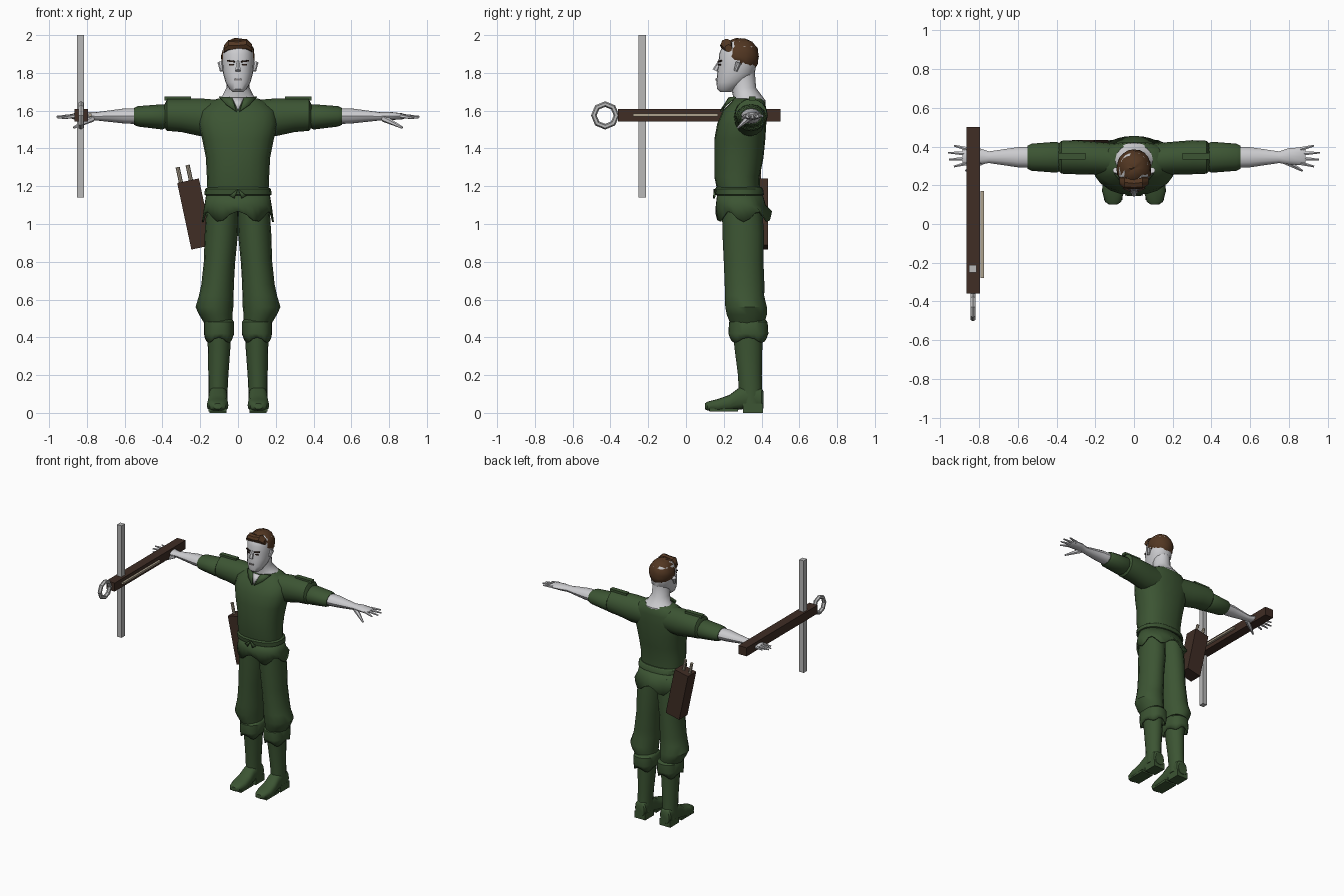
import bpy, bmesh, random
from math import sin, cos, pi, radians, copysign
from mathutils import Vector

random.seed(4)
if "Cube" in bpy.data.objects:
    bpy.data.objects.remove(bpy.data.objects["Cube"], do_unlink=True)


def material(name, r, g, b):
    m = bpy.data.materials.new(name)
    m.use_nodes = True
    m.diffuse_color = (r, g, b, 1)
    m.node_tree.nodes["Principled BSDF"].inputs["Base Color"].default_value = (r, g, b, 1)
    return m


GREEN = material("cloth_green", .045, .09, .033)
SKIN = material("pale_skin", .6, .6, .62)
HAIR = material("hair_brown", .085, .038, .016)
WOOD = material("dark_wood", .05, .026, .018)
TAN = material("arrow_tan", .42, .36, .27)
STEEL = material("steel_grey", .48, .48, .48)
DARK = material("brow_dark", .03, .015, .01)
LIP = material("lip_grey", .25, .23, .23)
SIDES = (("left_", 1), ("right_", -1))


def finish(bm, name, mat):
    bmesh.ops.recalc_face_normals(bm, faces=bm.faces[:])
    mesh = bpy.data.meshes.new(name)
    bm.to_mesh(mesh)
    bm.free()
    mesh.materials.append(mat)
    ob = bpy.data.objects.new(name, mesh)
    bpy.context.collection.objects.link(ob)
    return ob


def loft(name, mat, axis, rings, side=1, n=16, power=1.0, caps=True, shape=None):
    """Skin elliptical rings (position, centre a, centre b, radius a, radius b) along an axis."""
    bm, rows = bmesh.new(), []
    for i, (t, a, b, ra, rb) in enumerate(rings):
        row = []
        for k in range(n):
            w = 2 * pi * k / n
            u = a + ra * copysign(abs(cos(w)) ** power, cos(w))
            v = b + rb * copysign(abs(sin(w)) ** power, sin(w))
            p = Vector({"x": (t, u, v), "y": (u, t, v), "z": (u, v, t)}[axis])
            if shape:
                p = shape(p, i, w)
            p.x *= side
            row.append(bm.verts.new(p))
        rows.append(row)
    for r, q in zip(rows, rows[1:]):
        for k in range(n):
            bm.faces.new((r[k], r[(k + 1) % n], q[(k + 1) % n], q[k]))
    if caps:
        bm.faces.new(rows[0])
        bm.faces.new(rows[-1])
    return finish(bm, name, mat)


def box(name, mat, centre, size, rot=(0, 0, 0)):
    bm = bmesh.new()
    bmesh.ops.create_cube(bm, size=1)
    bmesh.ops.scale(bm, vec=size, verts=bm.verts)
    ob = finish(bm, name, mat)
    ob.location, ob.rotation_euler = centre, rot
    return ob


def stick(name, mat, start, end, r1, r2, n=8):
    start, end = Vector(start), Vector(end)
    bm = bmesh.new()
    bmesh.ops.create_cone(bm, cap_ends=True, segments=n, radius1=r1, radius2=r2, depth=(end - start).length)
    ob = finish(bm, name, mat)
    ob.location = (start + end) / 2
    ob.rotation_euler = (end - start).to_track_quat("Z", "Y").to_euler()
    return ob


def plate(name, mat, points):
    """Thin polygon lying on the cloth."""
    bm = bmesh.new()
    bm.faces.new([bm.verts.new(p) for p in points])
    ob = finish(bm, name, mat)
    mod = ob.modifiers.new("thickness", "SOLIDIFY")
    mod.thickness, mod.offset = .009, 0
    return ob


def thicken(ob, amount=.01):
    ob.modifiers.new("thickness", "SOLIDIFY").thickness = amount


def hem(depth, waves, last):
    """Jag the bottom ring of a garment."""
    def shape(p, i, w):
        if i == last:
            p.z += depth * cos(waves * (w + pi / 2))
        return p
    return shape


# Tunic, belt and skirt
loft("tunic", GREEN, "z", [
    (1.13, 0, .285, .16, .11), (1.25, 0, .27, .165, .12), (1.35, 0, .28, .17, .13),
    (1.45, 0, .285, .19, .135), (1.53, 0, .295, .21, .13), (1.6, 0, .31, .2, .115),
    (1.645, 0, .33, .15, .09), (1.665, 0, .33, .105, .075)], n=20, power=.85)
loft("belt", GREEN, "z", [
    (1.15, 0, .285, .165, .12), (1.155, 0, .285, .178, .128),
    (1.185, 0, .28, .175, .128), (1.195, 0, .28, .16, .12)], n=20, power=.85)
skirt = loft("tunic_skirt", GREEN, "z", [
    (1.16, 0, .285, .168, .12), (1.1, 0, .29, .178, .132), (1.04, 0, .305, .19, .15)],
    n=32, power=.9, caps=False, shape=hem(.028, 6, 2))
thicken(skirt)
for name, s in SIDES:
    plate(name + "belt_tail", GREEN, [(0, .15, 1.185), (s * .045, .152, 1.15), (s * .02, .148, 1.135)])
    plate(name + "collar_lapel", GREEN, [
        (s * .03, .228, 1.668), (s * .1, .262, 1.672), (s * .06, .212, 1.63), (s * .008, .184, 1.595)])
plate("neck_opening", SKIN, [(-.03, .228, 1.666), (.03, .228, 1.666), (0, .184, 1.6)])

# Arms and hands
for name, s in SIDES:
    loft(name + "sleeve", GREEN, "x", [
        (.08, .33, 1.56, .085, .095), (.2, .34, 1.565, .085, .1), (.3, .345, 1.575, .088, .088),
        (.375, .345, 1.578, .085, .085), (.39, .345, 1.57, .068, .06)], s)
    loft(name + "sleeve_cuff", GREEN, "x", [
        (.38, .345, 1.57, .07, .06), (.4, .345, 1.567, .08, .067), (.53, .345, 1.57, .07, .054),
        (.55, .345, 1.57, .06, .045)], s, n=12)
    box(name + "shoulder_strap", GREEN, (s * .32, .35, 1.665), (.14, .035, .02))
    loft(name + "forearm", SKIN, "x", [
        (.5, .345, 1.57, .055, .042), (.6, .345, 1.572, .052, .04), (.75, .345, 1.57, .03, .022),
        (.8, .35, 1.572, .042, .022), (.87, .35, 1.57, .046, .016), (.885, .35, 1.57, .042, .01)], s, n=12)
    for k, tip in enumerate((.93, .955, .96, .93)):
        y = .315 + .024 * k
        stick(name + "finger_%d" % (k + 1), SKIN, (s * .86, y, 1.572),
              (s * tip, y + .012 * (k - 1.5), 1.56 + .004 * k), .012, .005, 6)
    stick(name + "thumb", SKIN, (s * .77, .33, 1.56), (s * .87, .275, 1.51), .019, .006, 6)

# Trousers and boots
for name, s in SIDES:
    loft(name + "trouser_leg", GREEN, "z", [
        (1.12, .08, .295, .085, .105), (.95, .088, .303, .088, .11), (.8, .098, .305, .083, .105),
        (.68, .108, .31, .086, .105), (.62, .115, .31, .092, .104), (.56, .125, .318, .1, .11),
        (.52, .118, .322, .088, .106), (.46, .1, .325, .07, .085)], s)
    cuff = loft(name + "boot_cuff", GREEN, "z", [
        (.5, .1, .33, .066, .085), (.48, .1, .33, .08, .102), (.42, .1, .33, .08, .106),
        (.385, .102, .33, .074, .098)], s, n=24, power=.85, caps=False, shape=hem(.014, 4, 3))
    thicken(cuff)
    loft(name + "boot_shaft", GREEN, "z", [
        (.46, .1, .325, .066, .08), (.35, .1, .33, .06, .074), (.2, .104, .338, .053, .063),
        (.1, .106, .342, .05, .062), (.05, .106, .345, .05, .062)], s)
    loft(name + "boot_foot", GREEN, "y", [
        (.1, .108, .035, .02, .015), (.115, .108, .036, .042, .024), (.17, .108, .04, .057, .034),
        (.23, .107, .052, .054, .043), (.28, .106, .075, .049, .058), (.34, .106, .09, .048, .066),
        (.4, .106, .075, .046, .055), (.41, .106, .07, .038, .045)], s, power=.75)
    box(name + "boot_heel", GREEN, (s * .106, .355, .025), (.09, .105, .05))
    box(name + "boot_sole", GREEN, (s * .108, .2, .016), (.095, .15, .016))

# Neck, head and face
loft("neck", SKIN, "z", [
    (1.6, 0, .33, .11, .09), (1.655, 0, .335, .11, .085), (1.675, 0, .327, .085, .078),
    (1.72, 0, .305, .062, .066), (1.8, 0, .295, .06, .07)])
loft("head", SKIN, "z", [
    (1.7, 0, .21, .028, .03), (1.715, 0, .215, .046, .05), (1.75, 0, .237, .066, .076),
    (1.8, 0, .265, .08, .1), (1.85, 0, .272, .084, .1), (1.9, 0, .275, .083, .1),
    (1.94, 0, .28, .075, .088), (1.965, 0, .285, .05, .06)], n=20, power=.92)
stick("nose", SKIN, (0, .18, 1.865), (0, .155, 1.812), .007, .016, 6)
box("lips", LIP, (0, .161, 1.765), (.036, .009, .009))
for name, s in SIDES:
    box(name + "eye", DARK, (s * .034, .178, 1.843), (.024, .009, .008), (0, 0, s * .35))
    box(name + "eyebrow", DARK, (s * .037, .178, 1.862), (.042, .009, .008), (0, s * -.12, s * .4))
    stick(name + "ear", SKIN, (s * .087, .262, 1.81), (s * .093, .278, 1.855), .01, .016, 8)

# Hair: a tousled cap trimmed along the hairline
bm = bmesh.new()
bmesh.ops.create_uvsphere(bm, u_segments=20, v_segments=14, radius=1)
for v in bm.verts:
    k = 1 + random.uniform(-.035, .035)
    v.co = Vector((v.co.x * .09 * k, .287 + v.co.y * .1 * k, 1.887 + v.co.z * .097 * k))


def below_hairline(f):
    c = f.calc_center_median()
    return c.z < (1.905 if c.y < .225 else 1.825 if c.y < .26 else 1.87 if c.y < .29 else 1.81)


bmesh.ops.delete(bm, geom=[f for f in bm.faces if below_hairline(f)], context="FACES")
thicken(finish(bm, "hair", HAIR), .014)
loft("hair_quiff", HAIR, "x", [
    (-.075, .225, 1.925, .02, .02), (-.05, .215, 1.945, .032, .03), (0, .21, 1.945, .03, .027),
    (.045, .215, 1.95, .032, .031), (.075, .225, 1.93, .02, .02)], n=8)

# Quiver with two bolts, tilted at the hip
tilt = radians(-12)
up, across = Vector((sin(tilt), 0, cos(tilt))), Vector((cos(tilt), 0, -sin(tilt)))
hip = Vector((-.227, .385, 1.053))
box("quiver", WOOD, hip, (.117, .1, .36), (0, tilt, 0))
for k in (-1, 1):
    base = hip + across * (.027 * k - .012)
    stick("bolt_upper" if k > 0 else "bolt_lower", TAN, base, base + up * .262, .011, .011)

# Crossbow held in the right hand
box("crossbow_stock", WOOD, (-.83, .07, 1.575), (.07, .86, .065))
box("crossbow_bow", STEEL, (-.833, -.231, 1.57), (.038, .04, .86))
box("crossbow_bolt", TAN, (-.784, -.055, 1.577), (.016, .45, .014))
bpy.ops.mesh.primitive_torus_add(major_segments=8, minor_segments=6, major_radius=.06, minor_radius=.015,
                                 location=(-.832, -.428, 1.575), rotation=(0, pi / 2, 0))
ring = bpy.context.object
ring.name = "crossbow_stirrup"
ring.data.materials.append(STEEL)

# Smooth shading with sharp creases
for ob in bpy.context.scene.objects:
    if ob.type == "MESH":
        ob.select_set(True)
        bpy.context.view_layer.objects.active = ob
bpy.ops.object.shade_smooth_by_angle(angle=radians(35))
